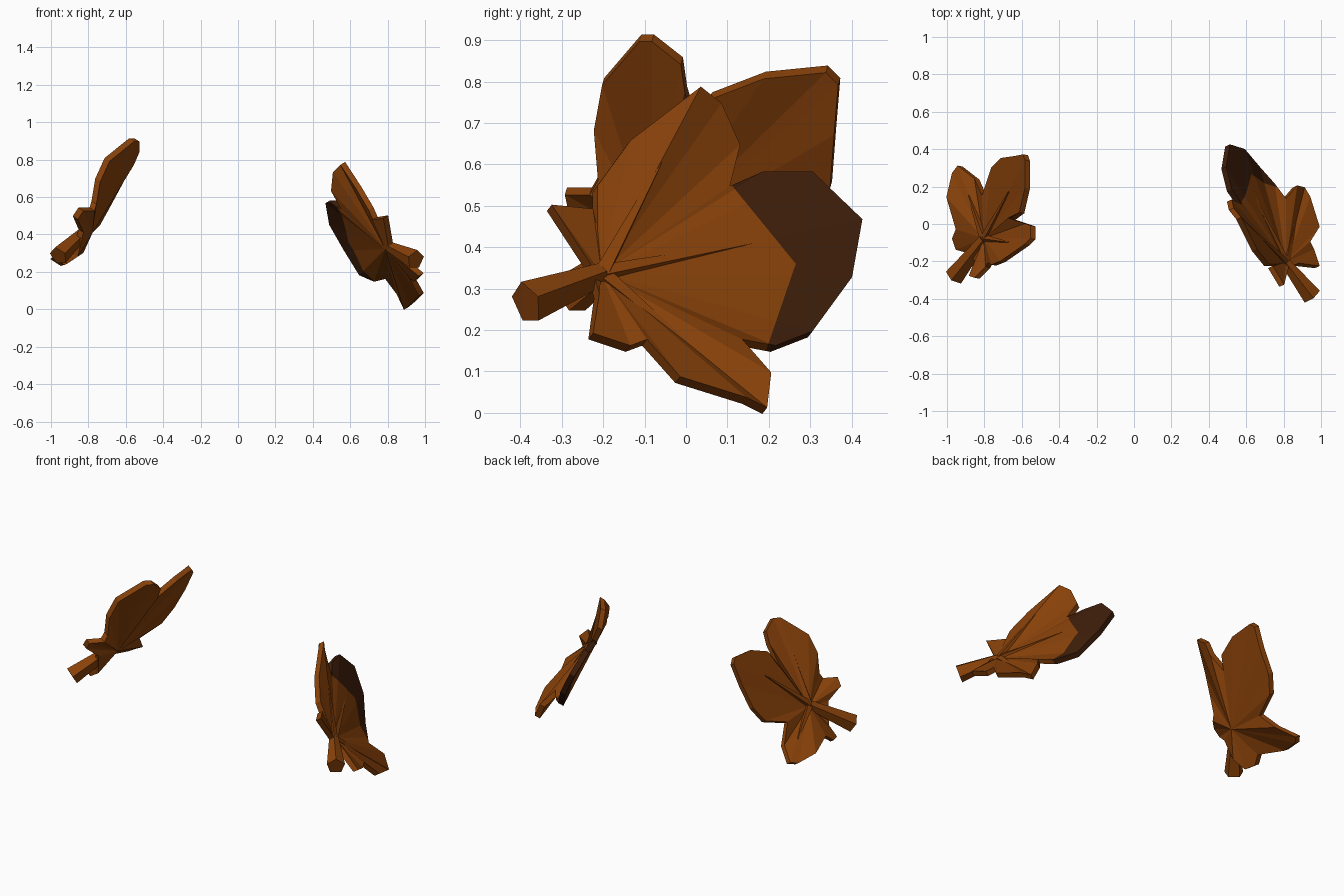
import bpy
import bmesh
from mathutils import Vector

default_cube = bpy.data.objects.get("Cube")
if default_cube:
    bpy.data.objects.remove(default_cube, do_unlink=True)


def make_material(name, color):
    material = bpy.data.materials.new(name)
    material.use_nodes = True
    material.diffuse_color = color
    shader = next(n for n in material.node_tree.nodes if n.type == "BSDF_PRINCIPLED")
    shader.inputs["Base Color"].default_value = color
    shader.inputs["Roughness"].default_value = 0.9
    return material


leaf_brown = make_material("leaf brown", (0.25, 0.054, 0.003, 1))
tip_brown = make_material("dark tip brown", (0.05, 0.013, 0.003, 1))
THICKNESS = 0.032


def finish(name, mesh_data):
    """Turn a bmesh into a flat shaded object with both browns."""
    bmesh.ops.recalc_face_normals(mesh_data, faces=mesh_data.faces[:])
    mesh = bpy.data.meshes.new(name)
    mesh_data.to_mesh(mesh)
    mesh_data.free()
    mesh.materials.append(leaf_brown)
    mesh.materials.append(tip_brown)
    leaf_object = bpy.data.objects.new(name, mesh)
    bpy.context.collection.objects.link(leaf_object)


def blade(name, heart, lobes, dark_cuts):
    """Fan the lobe outlines around the heart, then thicken the sheet."""
    bm = bmesh.new()
    middle = bm.verts.new(heart)
    rim = [bm.verts.new(point) for lobe in lobes for point in lobe]
    for first, second in zip(rim, rim[1:] + rim[:1]):
        bm.faces.new((middle, first, second))
    bm.normal_update()
    normal = sum((f.normal * f.calc_area() for f in bm.faces), Vector()).normalized()
    extruded = bmesh.ops.extrude_face_region(bm, geom=bm.faces[:], use_keep_orig=True)
    moved = [v for v in extruded["geom"] if isinstance(v, bmesh.types.BMVert)]
    bmesh.ops.translate(bm, verts=moved, vec=normal * THICKNESS)
    bmesh.ops.translate(bm, verts=bm.verts[:], vec=normal * -THICKNESS / 2)

    # Cut the border of the dark tip, then colour the middle lobe beyond it
    for spot, direction in dark_cuts:
        geometry = bm.verts[:] + bm.edges[:] + bm.faces[:]
        bmesh.ops.bisect_plane(bm, geom=geometry, plane_co=spot, plane_no=direction)
    for face in bm.faces:
        center = face.calc_center_median()
        beyond = any((center - Vector(spot)).dot(Vector(direction)) > 0
                     for spot, direction in dark_cuts)
        if beyond and center.y > 0.128 and 0.14 < center.z < 0.6:
            face.material_index = 1
    finish(name, bm)


def spike(name, start, end, start_radius, end_radius, sides):
    """Tapered faceted rod between two points."""
    axis = end - start
    bm = bmesh.new()
    bmesh.ops.create_cone(bm, cap_ends=True, segments=sides, radius1=start_radius,
                          radius2=end_radius, depth=axis.length)
    turn = axis.to_track_quat("Z", "Y").to_matrix().to_4x4()
    bmesh.ops.transform(bm, matrix=turn, verts=bm.verts[:])
    bmesh.ops.translate(bm, verts=bm.verts[:], vec=(start + end) / 2)
    finish(name, bm)


def leaf(side, heart, lobes, vein_tips, vein_lift, stem_end, dark_cuts=()):
    blade(side + "_leaf_blade", heart, lobes, dark_cuts)
    hub = Vector(heart) + Vector(vein_lift)
    # Raised veins run part of the way along the big lobes, on one face
    for label, tip in zip(("upper", "middle", "lower"), vein_tips):
        reach = hub.lerp(Vector(tip) + Vector(vein_lift), 0.6)
        spike(side + "_" + label + "_vein", hub, reach, 0.024, 0.004, 4)
    # Stem flares towards its cut end
    spike(side + "_leaf_stem", hub, Vector(stem_end), 0.028, 0.054, 5)


# Left leaf, with the dark middle lobe
left_lobes = {
    "small_upper": [(.815, -.235, .35), (.79, -.33, .495), (.73, -.23, .485),
                    (.755, -.22, .44)],
    "upper": [(.71, -.22, .54), (.645, -.14, .65), (.56, .03, .78),
              (.52, .08, .74), (.51, .125, .64), (.565, .1, .54)],
    "middle": [(.51, .18, .575), (.48, .3, .575), (.5, .42, .46),
               (.58, .395, .32), (.66, .3, .19), (.74, .21, .155), (.8, .13, .17)],
    "lower": [(.86, .2, .09), (.9, .19, .005), (.93, .14, .03),
              (.98, -.02, .08), (.93, -.1, .17)],
    "small_lower": [(.95, -.14, .155), (.98, -.23, .185), (.87, -.215, .28)],
}
border = (.6, .265, .36)
leaf("left", (.8, -.21, .33), left_lobes.values(),
     [left_lobes["upper"][2], left_lobes["middle"][2], left_lobes["lower"][1]],
     (.01, .005, .004), (.95, -.385, .265),
     dark_cuts=[(border, (0, .19, .155)), (border, (0, .19, -.065))])

# Right leaf, plain brown
right_lobes = {
    "small_upper": [(-.84, -.2, .42), (-.87, -.28, .49), (-.84, -.29, .535),
                    (-.78, -.23, .535)],
    "upper": [(-.77, -.21, .57), (-.75, -.22, .69), (-.7, -.2, .8), (-.57, -.11, .905),
              (-.54, -.08, .905), (-.54, -.01, .85), (-.57, 0, .78), (-.66, .03, .68)],
    "middle": [(-.6, .06, .765), (-.57, .19, .815), (-.57, .34, .83), (-.58, .37, .8),
               (-.63, .36, .68), (-.7, .35, .55), (-.75, .3, .46), (-.8, .15, .41)],
    "lower": [(-.84, .24, .31), (-.93, .31, .25), (-.96, .27, .24),
              (-.99, .14, .26), (-.94, -.03, .29)],
    "small_lower": [(-.96, -.08, .25), (-.94, -.14, .245), (-.87, -.16, .29)],
}
leaf("right", (-.79, -.08, .42), right_lobes.values(),
     [right_lobes["upper"][3], right_lobes["middle"][2], right_lobes["lower"][1]],
     (-.012, 0, .014), (-.96, -.28, .285))
